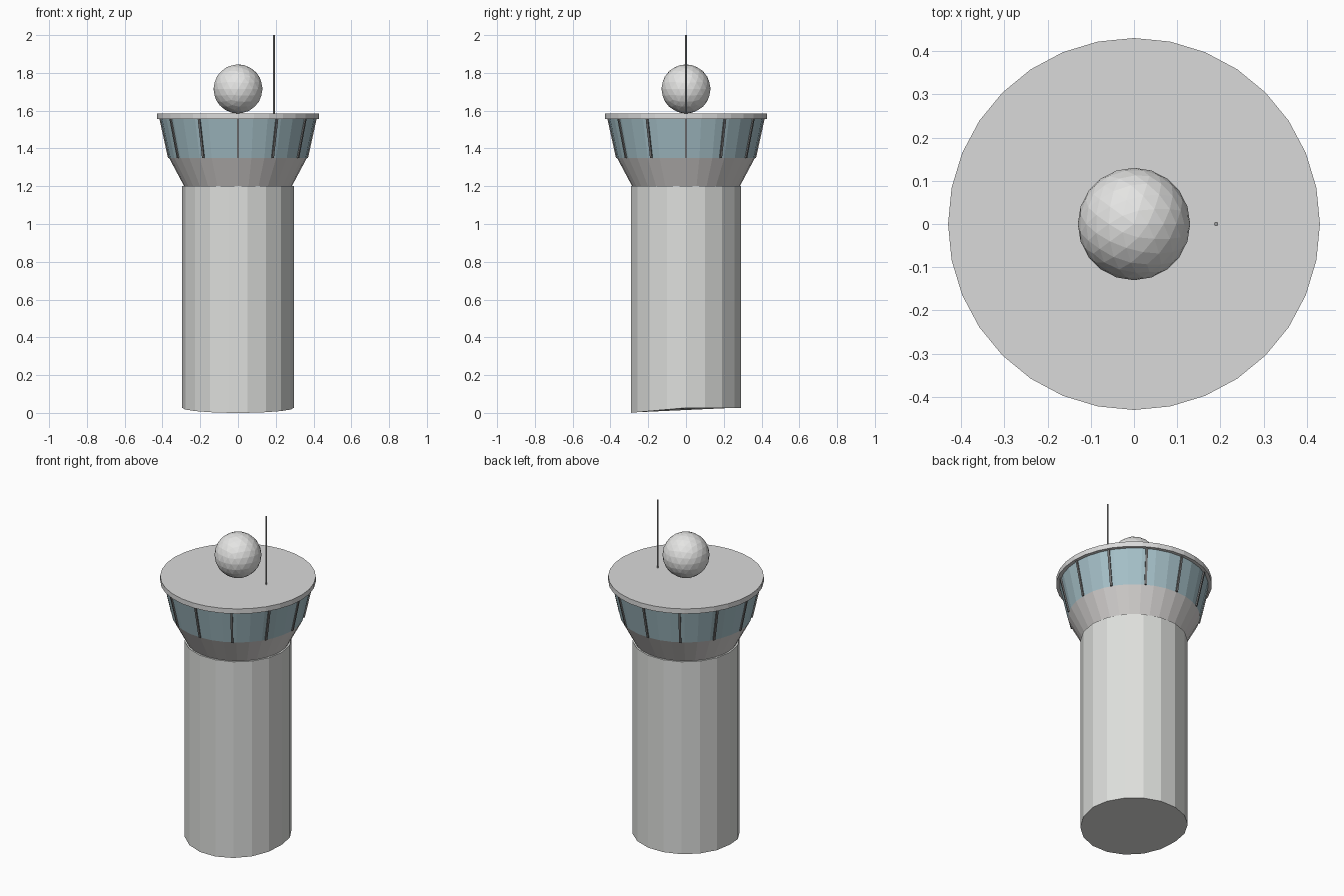
import bpy
import bmesh
from math import cos, sin, tau, hypot
from mathutils import Vector

cube = bpy.data.objects.get("Cube")
if cube:
    bpy.data.objects.remove(cube)


def material(name, rgb):
    m = bpy.data.materials.new(name)
    m.use_nodes = True
    colour = (*rgb, 1)
    m.diffuse_color = colour
    m.node_tree.nodes["Principled BSDF"].inputs["Base Color"].default_value = colour
    return m


concrete = material("pale concrete", (0.73, 0.74, 0.72))
collar_grey = material("warm grey", (0.68, 0.66, 0.65))
roof_grey = material("roof grey", (0.7, 0.7, 0.7))
glass = material("blue glass", (0.38, 0.53, 0.58))
frame = material("dark frame", (0.18, 0.18, 0.18))
dome_white = material("dome white", (0.78, 0.78, 0.77))
steel = material("antenna steel", (0.36, 0.36, 0.36))


def finish(name, bm, mat):
    bmesh.ops.recalc_face_normals(bm, faces=bm.faces)
    mesh = bpy.data.meshes.new(name)
    bm.to_mesh(mesh)
    bm.free()
    mesh.materials.append(mat)
    obj = bpy.data.objects.new(name, mesh)
    bpy.context.collection.objects.link(obj)
    return obj


def lathe(name, profile, sides, mat, centre=(0, 0), base=None):
    """Turn (radius, height) rings about a vertical axis and cap both ends."""
    bm = bmesh.new()
    rings = []
    for r, z in profile:
        ring = []
        for i in range(sides):
            a = tau * i / sides
            ring.append(bm.verts.new((centre[0] + r * cos(a), centre[1] + r * sin(a), z)))
        rings.append(ring)
    if base:
        for v in rings[0]:
            v.co.z = base(v.co)
    for low, high in zip(rings, rings[1:]):
        for i in range(sides):
            j = (i + 1) % sides
            bm.faces.new((low[i], low[j], high[j], high[i]))
    bm.faces.new(rings[0])
    bm.faces.new(rings[-1])
    return finish(name, bm, mat)


# Shaft, its foot following sloping ground at the front
SHAFT_R = 0.297
lathe("shaft", [(SHAFT_R, 0), (SHAFT_R, 1.2)], 18, concrete,
      base=lambda p: 0.027 * min(1, 1 + p.y / SHAFT_R))

# Flared collar, glazed cab and roof slab
SIDES = 32
LOW, HIGH = (0.365, 1.35), (0.41, 1.555)
lathe("collar", [(0.285, 1.2), LOW], SIDES, collar_grey)
lathe("cab_windows", [LOW, HIGH], SIDES, glass)
lathe("roof_slab", [(0.43, 1.555), (0.43, 1.585)], SIDES, roof_grey)

# Leaning window mullions
bm = bmesh.new()
for i in range(12):
    a = tau * i / 12
    out, side = Vector((cos(a), sin(a), 0)), Vector((-sin(a), cos(a), 0))
    ends = []
    for r, z in (LOW, HIGH):
        mid = out * r + Vector((0, 0, z))
        ends.append([bm.verts.new(mid + out * d + side * s)
                     for d, s in ((-.008, -.006), (.006, -.006), (.006, .006), (-.008, .006))])
    for k in range(4):
        n = (k + 1) % 4
        bm.faces.new((ends[0][k], ends[0][n], ends[1][n], ends[1][k]))
    bm.faces.new(ends[0])
    bm.faces.new(ends[1])
finish("window_mullions", bm, frame)

# Faceted radar dome
bm = bmesh.new()
bmesh.ops.create_icosphere(bm, subdivisions=3, radius=0.13)
finish("radar_dome", bm, dome_white).location.z = 1.715

# Antenna mast
lathe("antenna", [(0.005, 1.58), (0.005, 2.0)], 8, steel, centre=(0.19, 0))
